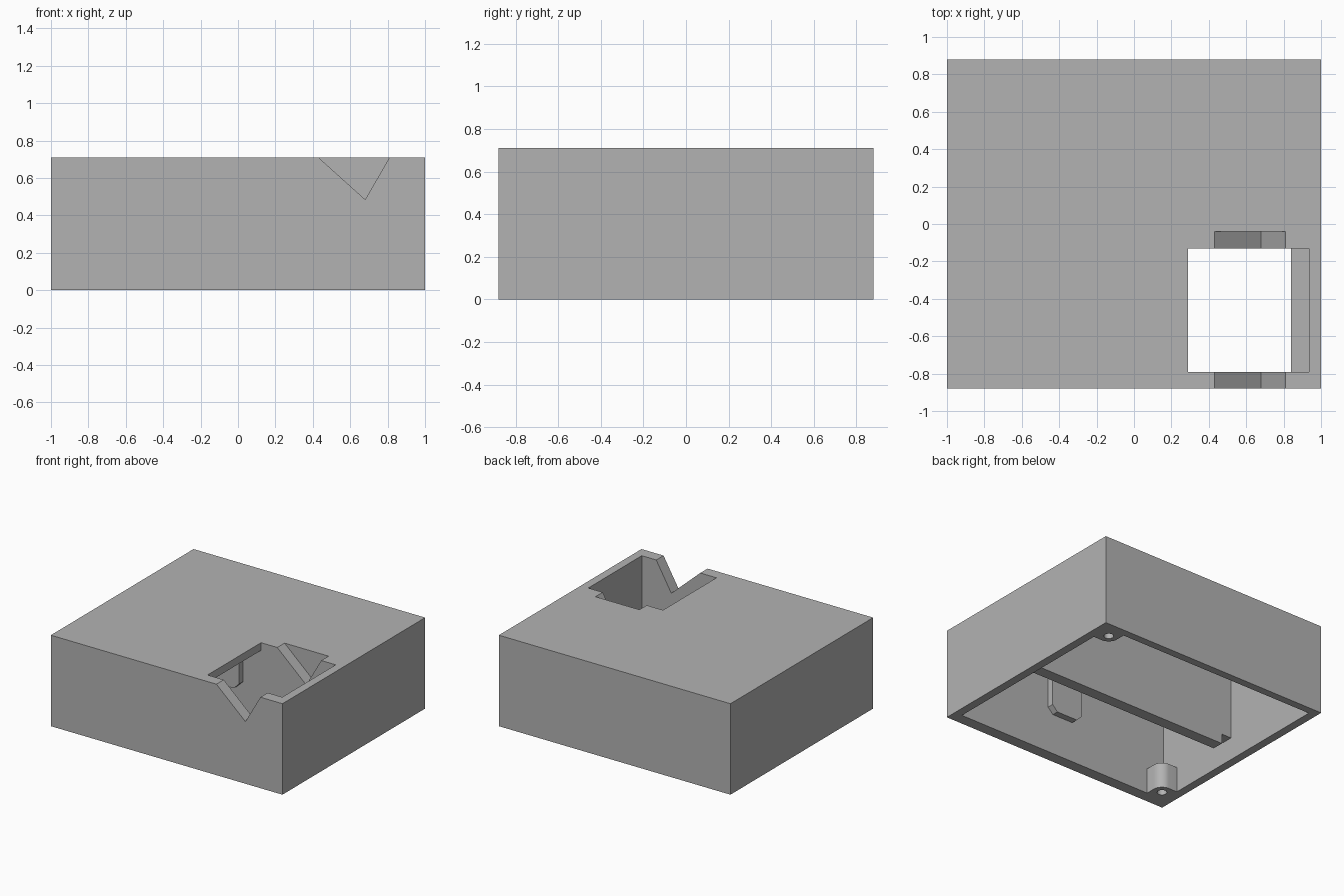
import bpy, bmesh, math

if "Cube" in bpy.data.objects:
    bpy.data.objects.remove(bpy.data.objects["Cube"])

plastic = bpy.data.materials.new("grey plastic")
plastic.diffuse_color = (0.45, 0.45, 0.45, 1)
plastic.use_nodes = True
plastic.node_tree.nodes["Principled BSDF"].inputs["Base Color"].default_value = plastic.diffuse_color


def prism(name, points, axis, start, end):
    """Extrude a 2D outline along y (points are x,z) or z (points are x,y)."""
    bm = bmesh.new()
    place = (lambda a, b, t: (a, t, b)) if axis == "y" else (lambda a, b, t: (a, b, t))
    face = bm.faces.new([bm.verts.new(place(a, b, start)) for a, b in points])
    moved = bmesh.ops.extrude_face_region(bm, geom=[face])["geom"]
    verts = [v for v in moved if isinstance(v, bmesh.types.BMVert)]
    bmesh.ops.translate(bm, verts=verts, vec=place(0, 0, end - start))
    bmesh.ops.recalc_face_normals(bm, faces=bm.faces)
    mesh = bpy.data.meshes.new(name)
    bm.to_mesh(mesh)
    bm.free()
    mesh.materials.append(plastic)
    obj = bpy.data.objects.new(name, mesh)
    bpy.context.collection.objects.link(obj)
    return obj


def box(name, x0, x1, y0, y1, z0, z1):
    return prism(name, [(x0, y0), (x1, y0), (x1, y1), (x0, y1)], "z", z0, z1)


def cut(target, cutter):
    mod = target.modifiers.new(cutter.name, "BOOLEAN")
    mod.operation = "DIFFERENCE"
    mod.solver = "EXACT"
    mod.object = cutter
    bpy.context.view_layer.objects.active = target
    bpy.ops.object.modifier_apply(modifier=mod.name)
    bpy.data.objects.remove(cutter)


# inner faces of the outer walls, and of the dividing wall
LEFT, RIGHT, FRONT, BACK = -0.935, 0.935, -0.79, 0.82
DIV_FRONT, DIV_BACK, ROOF = -0.13, -0.04, 0.65

# housing: hollow from below, with a dividing wall that stops short of the rim
housing = box("housing", -1, 1, -0.88, 0.88, 0, 0.71)
cut(housing, box("lower_cavity", LEFT, RIGHT, FRONT, BACK, -0.1, 0.10))
cut(housing, box("back_room", LEFT, RIGHT, DIV_BACK, BACK, 0.05, ROOF))
cut(housing, box("front_room", LEFT, RIGHT, FRONT, DIV_FRONT, 0.05, ROOF))
# top opening, V-shaped rests and cable notch
cut(housing, box("top_opening", 0.29, RIGHT, FRONT, DIV_FRONT, 0.6, 0.8))
slope_l, slope_r = 0.25 / 0.225, 0.13 / 0.225
v_shape = [(0.68, 0.485), (0.68 + slope_r * 0.3, 0.785), (0.68 - slope_l * 0.3, 0.785)]
cut(housing, prism("v_rests", v_shape, "y", -1, DIV_BACK))
cut(housing, box("cable_notch", LEFT, -0.85, -0.2, 0.02, 0.05, 0.177))

# ledge along the right wall under the opening
box("ledge", 0.84, RIGHT, FRONT, DIV_FRONT, 0.10, 0.20)

# facing guide tabs with chamfered lower corners
tab = [(-0.135, ROOF), (-0.135, 0.365), (-0.09, 0.32),
       (0.09, 0.32), (0.135, 0.365), (0.135, ROOF)]
prism("front_guide_tab", tab, "y", FRONT, FRONT + 0.05)
prism("divider_guide_tab", tab, "y", DIV_FRONT - 0.05, DIV_FRONT)


# screw bosses in two opposite corners, rounded towards the middle
def boss(name, cx, cy, sx, sy):
    size, r = 0.15, 0.075
    arc = [(r + r * math.cos(i * math.pi / 24), r + r * math.sin(i * math.pi / 24))
           for i in range(13)]
    outline = [(0, 0), (size, 0)] + arc + [(0, size)]
    obj = prism(name, [(cx + sx * a, cy + sy * b) for a, b in outline], "z", 0, 0.2)
    ring = [(cx + sx * r + 0.035 * math.cos(i * math.pi / 12),
             cy + sy * r + 0.035 * math.sin(i * math.pi / 12)) for i in range(24)]
    cut(obj, prism("screw_hole", ring, "z", -0.1, 0.3))
    bpy.ops.object.select_all(action="DESELECT")
    obj.select_set(True)
    bpy.context.view_layer.objects.active = obj
    bpy.ops.object.shade_smooth_by_angle()


boss("front_left_boss", LEFT, FRONT, 1, 1)
boss("back_right_boss", RIGHT, BACK, -1, -1)
